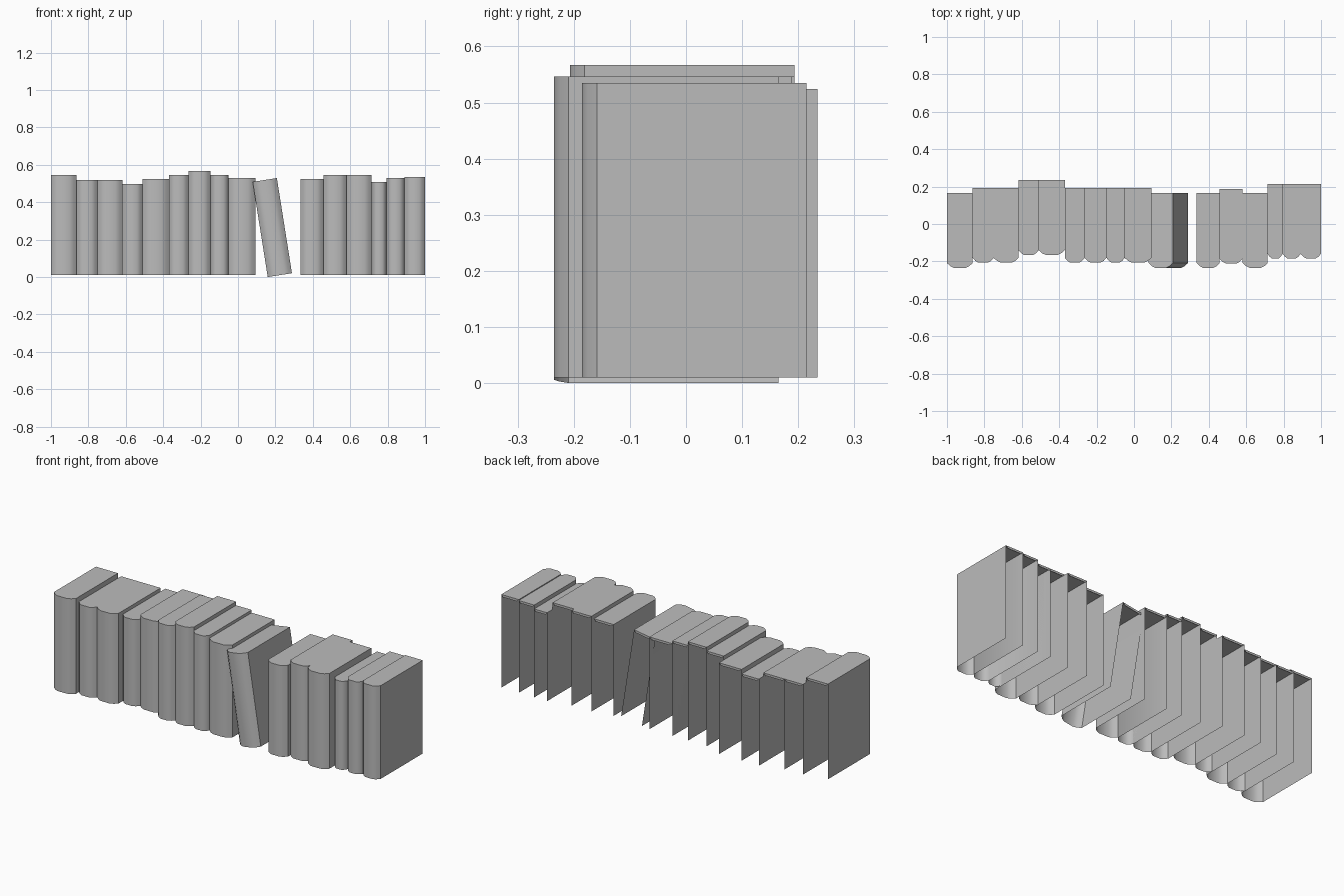
import bpy, bmesh, math

if "Cube" in bpy.data.objects:
    bpy.data.objects.remove(bpy.data.objects["Cube"])

grey = bpy.data.materials.new("book_grey")
grey.diffuse_color = (0.5, 0.5, 0.5, 1)
grey.use_nodes = True
grey.node_tree.nodes["Principled BSDF"].inputs["Base Color"].default_value = grey.diffuse_color

DEPTH = 0.4      # spine to open back
BULGE = 0.026    # depth of the rounded spine
LIP = 0.013      # short flap under the back of the top


def book(name, width, height, front):
    """Hollow book: rounded spine, two covers and a top; back and bottom open."""
    spine = [(0, BULGE), (0.13, 0.010), (0.28, 0), (0.72, 0), (0.87, 0.010), (1, BULGE)]
    outline = [(0, front + DEPTH)]
    outline += [(f * width, front + d) for f, d in spine]
    outline += [(width, front + DEPTH)]
    bm = bmesh.new()
    low = [bm.verts.new((x, y, 0)) for x, y in outline]
    high = [bm.verts.new((x, y, height)) for x, y in outline]
    # covers and spine
    for i in range(len(outline) - 1):
        bm.faces.new((low[i], low[i + 1], high[i + 1], high[i]))
    # top and its back lip
    bm.faces.new(high)
    drop = [bm.verts.new((x, front + DEPTH, height - LIP)) for x in (0.1 * width, 0.9 * width)]
    bm.faces.new((high[-1], high[0], drop[0], drop[1]))
    bm.normal_update()
    mesh = bpy.data.meshes.new(name)
    bm.to_mesh(mesh)
    bm.free()
    mesh.materials.append(grey)
    obj = bpy.data.objects.new(name, mesh)
    bpy.context.collection.objects.link(obj)
    bpy.ops.object.select_all(action='DESELECT')
    obj.select_set(True)
    bpy.context.view_layer.objects.active = obj
    bpy.ops.object.shade_smooth_by_angle(angle=math.radians(40))
    return obj


# upright books: right edge, top height, front of spine
left_row = [(-0.863, 0.546, -0.235), (-0.75, 0.518, -0.207), (-0.617, 0.518, -0.207),
            (-0.51, 0.498, -0.166), (-0.37, 0.524, -0.166), (-0.264, 0.546, -0.207),
            (-0.147, 0.567, -0.207), (-0.05, 0.546, -0.207), (0.093, 0.53, -0.207)]
right_row = [(0.458, 0.524, -0.235), (0.581, 0.546, -0.212), (0.715, 0.546, -0.235),
             (0.795, 0.508, -0.185), (0.891, 0.53, -0.185), (1.0, 0.535, -0.185)]

for side, start, row in (("left", -1.0, left_row), ("right", 0.335, right_row)):
    x = start
    for n, (edge, top, front) in enumerate(row, 1):
        b = book(f"{side}_book_{n}", edge - x, top - 0.01, front)
        b.location = (x, 0, 0.01)
        x = edge

# book leaning to the left
lean = book("leaning_book", 0.131, 0.515, -0.235)
lean.location = (0.159, 0, 0)
lean.rotation_euler = (0, math.radians(-9), 0)
